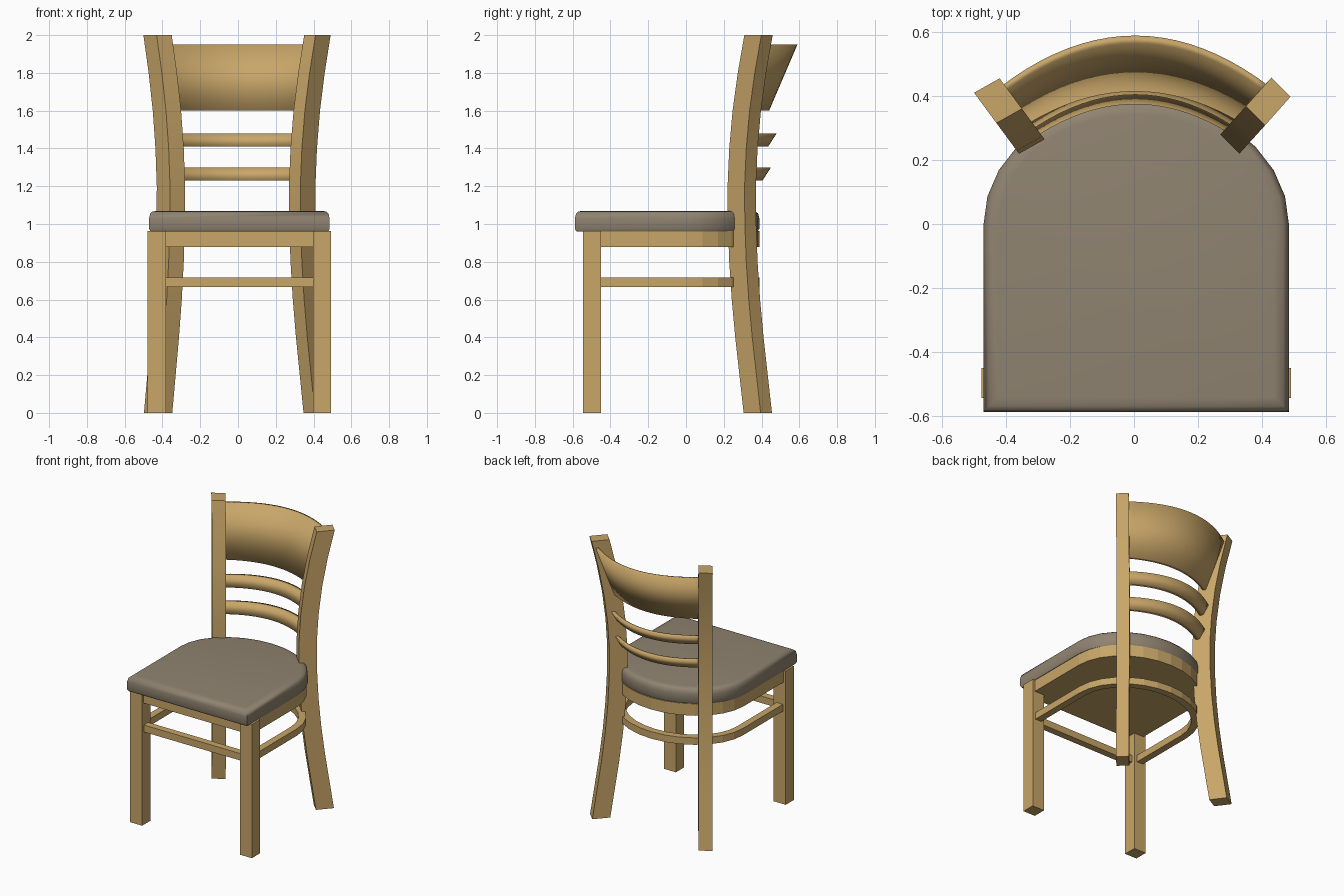
import bpy, bmesh, math

if "Cube" in bpy.data.objects:
    bpy.data.objects.remove(bpy.data.objects["Cube"])

def material(name, rgb):
    m = bpy.data.materials.new(name)
    m.diffuse_color = (*rgb, 1)
    m.use_nodes = True
    m.node_tree.nodes["Principled BSDF"].inputs["Base Color"].default_value = m.diffuse_color
    return m

WOOD = material("light oak wood", (0.58, 0.38, 0.14))
PAD = material("grey brown upholstery", (0.28, 0.23, 0.165))
CX = 0.007  # chair centre line

def loft(name, rings, mat, smooth=None, cyclic=False):
    """Skin a list of equal-length point rings; cap the ends unless cyclic."""
    bm = bmesh.new()
    vs = [[bm.verts.new(p) for p in r] for r in rings]
    n = len(vs[0])
    pairs = list(zip(vs, vs[1:])) + ([(vs[-1], vs[0])] if cyclic else [])
    for a, b in pairs:
        for i in range(n):
            j = (i + 1) % n
            bm.faces.new((a[i], a[j], b[j], b[i]))
    if not cyclic:
        bm.faces.new(vs[0][::-1])
        bm.faces.new(vs[-1])
    bmesh.ops.recalc_face_normals(bm, faces=bm.faces[:])
    me = bpy.data.meshes.new(name)
    bm.to_mesh(me)
    bm.free()
    me.materials.append(mat)
    ob = bpy.data.objects.new(name, me)
    bpy.context.collection.objects.link(ob)
    if smooth:
        bpy.ops.object.select_all(action='DESELECT')
        ob.select_set(True)
        bpy.context.view_layer.objects.active = ob
        bpy.ops.object.shade_smooth_by_angle(angle=math.radians(smooth))
    return ob

def outline(hw, front, back, z, n=14):
    """Seat plan: straight front and sides, half-ellipse back."""
    pts = [(CX - hw, front, z), (CX + hw, front, z)]
    for i in range(n + 1):
        a = math.pi * i / n
        pts.append((CX + hw * math.cos(a), back * math.sin(a), z))
    return pts

# Upholstered seat with softened upper edge
loft("seat", [outline(0.478 - d, -0.588 + d, 0.388 - d, z) for z, d in
              ((0.96, 0.008), (0.975, 0.0), (1.03, 0.0), (1.055, 0.006),
               (1.066, 0.018), (1.07, 0.045))], PAD, smooth=60)

# Apron block under the seat
loft("apron", [outline(0.467, -0.53, 0.388, z) for z in (0.877, 0.962)], WOOD)

# Stretcher hoop joining the legs
OUT, INN = (0.462, -0.525, 0.388), (0.412, -0.475, 0.338)
loft("stretcher", [outline(*OUT, 0.667), outline(*OUT, 0.717),
                   outline(*INN, 0.717), outline(*INN, 0.667)], WOOD, cyclic=True)

# Front legs
for side, label in ((-1, "left"), (1, "right")):
    x = CX + side * 0.437
    plan = [(x + a * 0.048, -0.498 + b * 0.047) for a, b in
            ((-1, -1), (1, -1), (1, 1), (-1, 1))]
    loft("front_leg_" + label, [[(px, py, z) for px, py in plan] for z in (0, 0.962)], WOOD)

# Curved back posts: angled plan section shifted outward along the lean direction
LEAN = [(0, 0.115), (0.2, 0.085), (0.4, 0.055), (0.6, 0.03), (0.8, 0.012), (1.0, 0.002),
        (1.2, 0.0), (1.4, 0.012), (1.6, 0.036), (1.8, 0.073), (2.0, 0.12)]
POSTS = {
    "left": ([(-0.36, 0.22), (-0.28, 0.265), (-0.35, 0.36), (-0.43, 0.315)], (-0.59, 0.80)),
    "right": ([(0.33, 0.22), (0.27, 0.28), (0.35, 0.37), (0.41, 0.31)], (0.67, 0.74)),
}
for label, (plan, d) in POSTS.items():
    loft("back_post_" + label, [[(x + d[0] * s, y + d[1] * s, z) for x, y in plan]
                                for z, s in LEAN], WOOD, smooth=30)

# Bowed, leaning back rails
def rail(name, z0, z1, y0, y1, x0, x1, k, t, n=20):
    rings = []
    for i in range(n + 1):
        u = 2 * i / n - 1
        xa, xb = x0 * u, x1 * u
        ya, yb = y0 - k * xa * xa, y1 - k * xb * xb
        rings.append([(CX / 2 + xa, ya - t, z0), (CX / 2 + xa, ya, z0),
                      (CX / 2 + xb, yb, z1), (CX / 2 + xb, yb - t, z1)])
    loft(name, rings, WOOD, smooth=180)

rail("lower_slat", 1.23, 1.30, 0.405, 0.45, 0.33, 0.35, 1.05, 0.03)
rail("upper_slat", 1.41, 1.48, 0.435, 0.48, 0.34, 0.36, 1.05, 0.03)
rail("crest_rail", 1.60, 1.95, 0.44, 0.59, 0.37, 0.425, 0.9, 0.025)
